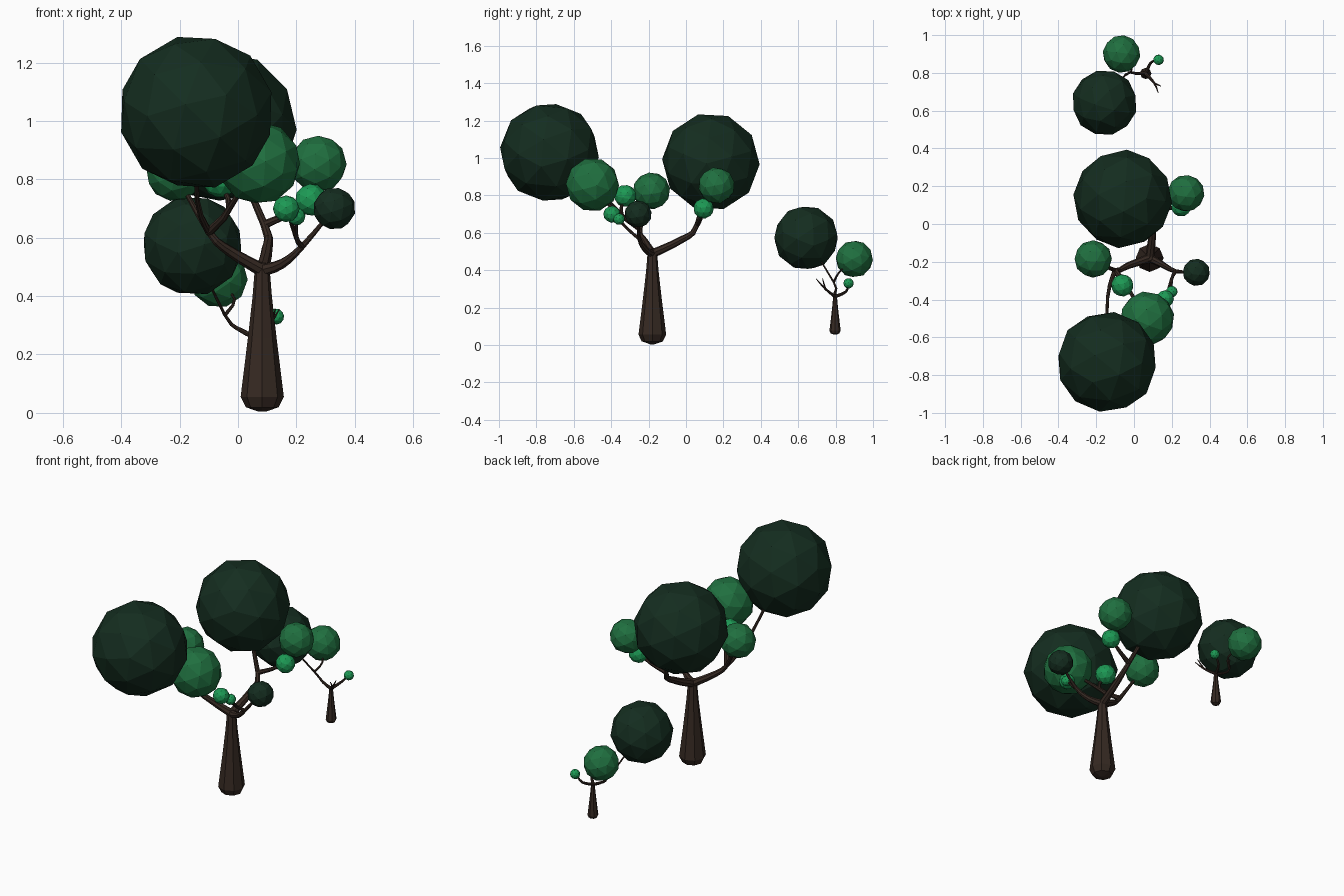
import bpy, random
from mathutils import Vector, Euler

if "Cube" in bpy.data.objects:
    bpy.data.objects.remove(bpy.data.objects["Cube"])

random.seed(4)


def material(name, rgb):
    m = bpy.data.materials.new(name)
    m.diffuse_color = (*rgb, 1)
    m.use_nodes = True
    m.node_tree.nodes["Principled BSDF"].inputs["Base Color"].default_value = m.diffuse_color
    return m


BARK = material("bark", (0.036, 0.022, 0.016))
DARK = material("dark_leaf", (0.007, 0.026, 0.014))
MID = material("mid_leaf", (0.014, 0.16, 0.05))
BRIGHT = material("bright_leaf", (0.012, 0.32, 0.09))


def tube(name, pts, radii):
    """Flat-shaded eight-sided tube with a radius at each point."""
    cu = bpy.data.curves.new(name, 'CURVE')
    cu.dimensions = '3D'
    cu.bevel_depth = 1
    cu.bevel_resolution = 2
    cu.use_fill_caps = True
    sp = cu.splines.new('POLY')
    sp.use_smooth = False
    sp.points.add(len(pts) - 1)
    for sp_pt, p, r in zip(sp.points, pts, radii):
        sp_pt.co = (*p, 1)
        sp_pt.radius = r
    tmp = bpy.data.objects.new(name + "_curve", cu)
    bpy.context.collection.objects.link(tmp)
    dg = bpy.context.evaluated_depsgraph_get()
    me = bpy.data.meshes.new_from_object(tmp.evaluated_get(dg))
    bpy.data.objects.remove(tmp)
    me.materials.clear()
    me.materials.append(BARK)
    bpy.context.collection.objects.link(bpy.data.objects.new(name, me))


def trunk(name, foot, height, radius):
    """Flared trunk with a rounded foot; returns the fork point."""
    profile = ((0, .15), (.03, .76), (.1, 1), (.5, .66), (.77, .45), (.95, .35), (1, .2))
    foot = Vector(foot)
    tube(name, [foot + Vector((0, 0, t * height)) for t, _ in profile], [k * radius for _, k in profile])
    return foot + Vector((0, 0, .95 * height))


def limb(name, start, via, end, r0, r1):
    """Gently curved tapering limb; returns its via points for forking."""
    pts = [Vector(p) for p in (start, *via, end)]
    ext = [pts[0]] + pts + [pts[-1]]
    fine = []
    for a, b, c, d in zip(ext, ext[1:], ext[2:], ext[3:]):
        for t in (0, 1 / 3, 2 / 3):
            fine.append(0.5 * (2 * b + (c - a) * t + (2 * a - 5 * b + 4 * c - d) * t ** 2
                               + (3 * b - a - 3 * c + d) * t ** 3))
    fine.append(pts[-1])
    n = len(fine) - 1
    tube(name, fine, [r0 + (r1 - r0) * i / n for i in range(n + 1)])
    return pts[1:-1]


def ball(name, centre, r, mat):
    """Faceted leaf ball; returns its centre so a limb can reach it."""
    rot = Euler([random.uniform(0, 3) for _ in range(3)])
    bpy.ops.mesh.primitive_ico_sphere_add(subdivisions=2, radius=r, location=centre, rotation=rot)
    ob = bpy.context.object
    ob.name = name
    ob.data.materials.append(mat)
    return centre


# Large tree: trunk
fork = trunk("large_trunk", (.083, -.18, .004), .51, .074)

# Large tree: foliage
front_crown = ball("front_crown", (-.143, -.73, 1.03), .268, DARK)
back_crown = ball("back_crown", (-.06, .133, .98), .262, DARK)
right_dark = ball("right_dark_ball", (.33, -.256, .7), .073, DARK)
front_mid = ball("front_mid_ball", (.07, -.5, .857), .144, MID)
ball("back_mid_ball", (.275, .163, .853), .098, MID)
left_mid = ball("left_mid_ball", (-.216, -.185, .824), .1, MID)
back_bright = ball("back_bright_ball", (.25, .094, .73), .055, BRIGHT)
left_bright = ball("left_bright_ball", (-.062, -.325, .797), .06, BRIGHT)
front_bright = ball("front_bright_ball", (.165, -.396, .699), .046, BRIGHT)
small_bright = ball("small_bright_ball", (.2, -.358, .673), .031, BRIGHT)

# Large tree: back limb and fork
back = limb("back_limb", fork, [(.1, -.02, .565), (.09, .06, .645)], back_crown, .024, .008)
limb("back_fork", back[1], [(.17, .08, .68)], back_bright, .015, .007)

# Large tree: right limb and twigs
right = limb("right_limb", fork, [(.15, -.215, .51), (.22, -.25, .57)], right_dark, .023, .005)
twig = limb("right_twig", right[1], [(.2, -.29, .6)], small_bright, .011, .005)
limb("right_twig_fork", twig[0], [], front_bright, .009, .005)

# Large tree: left limb and forks
left = limb("left_limb", fork, [(-.03, -.22, .555), (-.1, -.245, .62)], left_mid, .024, .006)
inner = limb("left_inner_fork", left[1], [(-.03, -.345, .7)], left_bright, .016, .006)
limb("left_front_fork", inner[0], [], front_mid, .011, .006)
limb("front_crown_limb", left[1], [(-.14, -.39, .73)], front_crown, .013, .005)

# Small tree: trunk and foliage
fork = trunk("small_trunk", (.062, .797, .055), .215, .03)
small_dark = ball("small_tree_dark_ball", (-.156, .642, .573), .174, DARK)
small_mid = ball("small_tree_mid_ball", (-.066, .9, .46), .1, MID)
small_tip = ball("small_tree_bright_ball", (.13, .869, .33), .028, BRIGHT)

# Small tree: limbs and bare twigs
left = limb("small_left_limb", fork, [(.01, .797, .283), (-.045, .79, .335)], small_dark, .01, .003)
limb("small_left_fork", left[1], [(-.012, .82, .39)], small_mid, .007, .003)
limb("small_back_twig", fork, [(.09, .855, .285)], small_tip, .01, .004)
bare = limb("small_bare_twig", fork, [(.108, .745, .3)], (.128, .695, .355), .01, .002)
limb("small_bare_twig_fork", bare[0], [], (.142, .73, .355), .006, .002)
